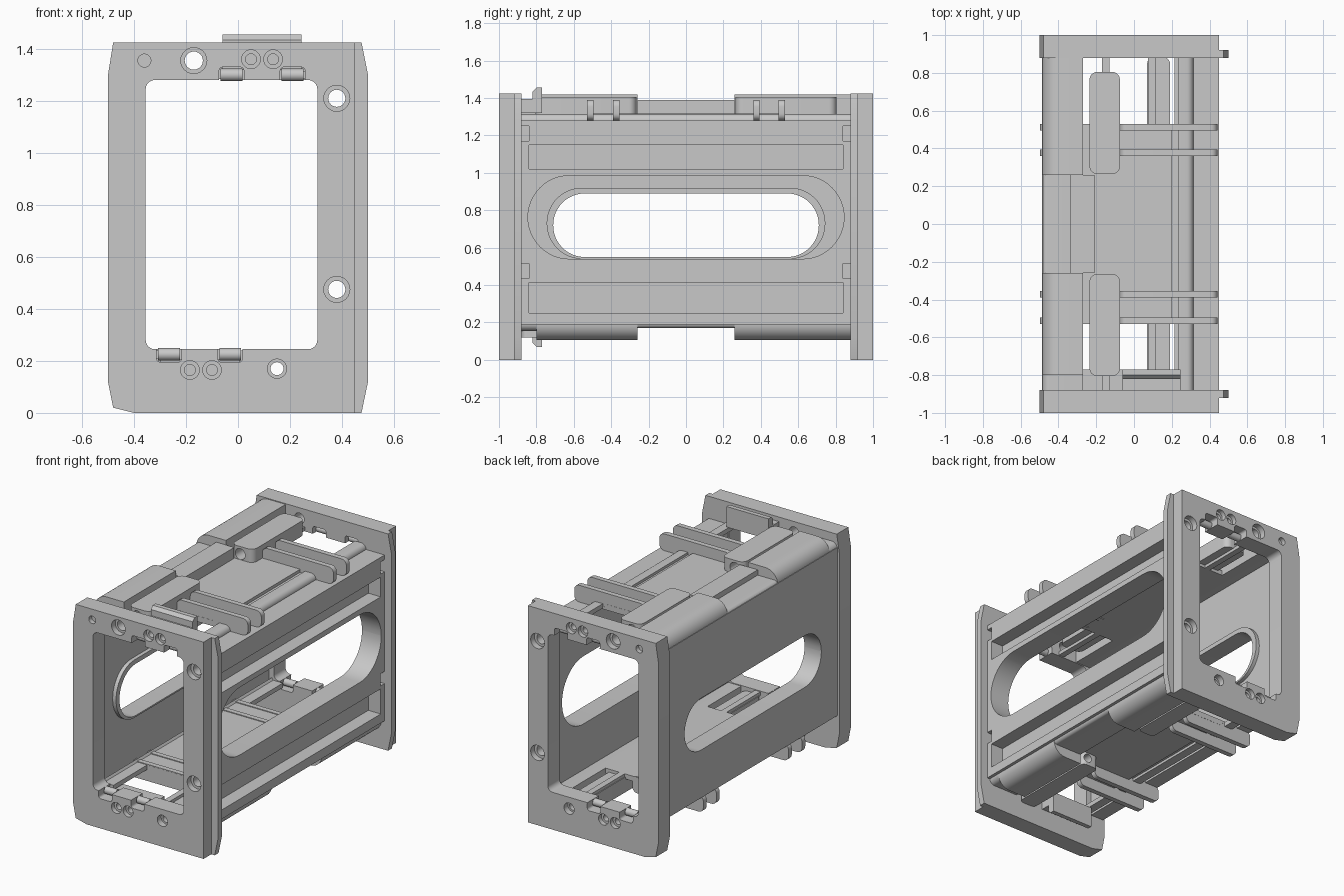
import bpy, bmesh, math
from mathutils import Matrix

cube = bpy.data.objects.get("Cube")
if cube:
    bpy.data.objects.remove(cube, do_unlink=True)

grey = bpy.data.materials.new("neutral_grey")
grey.use_nodes = True
grey.diffuse_color = (0.58, 0.58, 0.58, 1)
bsdf = next(n for n in grey.node_tree.nodes if n.type == 'BSDF_PRINCIPLED')
bsdf.inputs["Base Color"].default_value = grey.diffuse_color

AXIS = {
    'x': lambda u, v, w: (w, u, v),
    'y': lambda u, v, w: (u, w, v),
    'z': lambda u, v, w: (u, v, w),
}


def prism(name, pts, axis, a, b):
    """Extrude a 2D outline along an axis."""
    bm = bmesh.new()
    lo = [bm.verts.new(AXIS[axis](u, v, a)) for u, v in pts]
    hi = [bm.verts.new(AXIS[axis](u, v, b)) for u, v in pts]
    bm.faces.new(lo)
    bm.faces.new(hi)
    n = len(pts)
    for i in range(n):
        j = (i + 1) % n
        bm.faces.new((lo[i], lo[j], hi[j], hi[i]))
    bmesh.ops.recalc_face_normals(bm, faces=bm.faces)
    mesh = bpy.data.meshes.new(name)
    bm.to_mesh(mesh)
    bm.free()
    mesh.materials.append(grey)
    ob = bpy.data.objects.new(name, mesh)
    bpy.context.collection.objects.link(ob)
    return ob


def rrect(u0, u1, v0, v1, r=0.0, n=8):
    """Rectangle outline with rounded corners."""
    if r <= 0:
        return [(u0, v0), (u1, v0), (u1, v1), (u0, v1)]
    pts = []
    corners = [(u1 - r, v1 - r), (u0 + r, v1 - r), (u0 + r, v0 + r), (u1 - r, v0 + r)]
    for k, (cu, cv) in enumerate(corners):
        for i in range(n + 1):
            t = math.pi / 2 * (k + i / n)
            pts.append((cu + r * math.cos(t), cv + r * math.sin(t)))
    return pts


def circle(u, v, r, n=24):
    return [(u + r * math.cos(math.tau * i / n), v + r * math.sin(math.tau * i / n)) for i in range(n)]


def box(name, x0, x1, y0, y1, z0, z1):
    return prism(name, rrect(x0, x1, z0, z1), 'y', y0, y1)


def cut(ob, pts, axis, a, b):
    """Cut a prism out of a part."""
    tool = prism("cutter", pts, axis, a, b)
    tool.hide_render = True
    mod = ob.modifiers.new("cut", 'BOOLEAN')
    mod.operation, mod.solver, mod.object = 'DIFFERENCE', 'EXACT', tool
    bpy.context.view_layer.objects.active = ob
    bpy.ops.object.modifier_apply(modifier=mod.name)
    bpy.data.objects.remove(tool, do_unlink=True)


def copy(ob, name, matrix):
    new = ob.copy()
    new.data = ob.data.copy()
    new.name = name
    new.data.transform(matrix)
    if matrix.determinant() < 0:
        new.data.flip_normals()
    bpy.context.collection.objects.link(new)
    return new


FLIP_Y = Matrix.Diagonal((1, -1, 1, 1))
# half turn about the long centre axis, taking roof parts to the underside
TURN = Matrix.Translation((-0.055, 0, 1.525)) @ Matrix.Diagonal((-1, 1, -1, 1))


def turned(ob, name):
    return copy(ob, name, TURN)


# End plates with window, hinge notches and screw holes
plate = prism("front_plate", [(-0.4, 0), (0.475, 0), (0.5, 0.12), (0.5, 1.3), (0.475, 1.425),
                              (-0.48, 1.425), (-0.5, 1.3), (-0.5, 0.12), (-0.48, 0.02)], 'y', -1, -0.88)
cut(plate, rrect(0.45, 0.6, -0.1, 1.5), 'y', -1.1, -0.92)
cut(plate, rrect(-0.355, 0.305, 0.245, 1.28, 0.035), 'y', -1.1, -0.8)
barrels = [(-0.025, 1.3), (0.21, 1.3), (-0.03, 0.225), (-0.265, 0.225)]
for x, z in barrels:
    cut(plate, rrect(x - 0.048, x + 0.048, z - 0.03, z + 0.03, 0.015, 4), 'y', -1.1, -0.8)
for x, z, r, bore in [(-0.17, 1.355, 0.05, 0.035), (0.38, 1.21, 0.05, 0.033),
                      (0.38, 0.475, 0.05, 0.033), (0.15, 0.17, 0.037, 0.025)]:
    cut(plate, circle(x, z, r), 'y', -1.1, -0.96)
    cut(plate, circle(x, z, bore), 'y', -1.1, -0.8)
for x, z in [(0.05, 1.36), (0.135, 1.36), (-0.185, 0.165), (-0.1, 0.165)]:
    cut(plate, circle(x, z, 0.036), 'y', -1.1, -0.97)
    cut(plate, circle(x, z, 0.021), 'y', -1.1, -0.93)
cut(plate, circle(-0.36, 1.355, 0.025), 'y', -1.1, -0.97)
copy(plate, "back_plate", FLIP_Y)

# Hinge barrels in the window notches
for i, (x, z) in enumerate(barrels):
    barrel = prism(f"hinge_barrel_{i}", circle(-0.93, z, 0.024, 16), 'x', x - 0.042, x + 0.042)
    copy(barrel, f"back_hinge_barrel_{i}", FLIP_Y)

# Left wall with long grooves, slot and bolt pockets
wall = box("left_wall", 0.31, 0.45, -0.88, 0.88, 0.19, 1.28)
for z0, z1 in [(0.25, 0.415), (1.02, 1.15)]:
    cut(wall, rrect(-0.84, 0.84, z0, z1), 'x', 0.36, 0.6)
cut(wall, rrect(-0.845, 0.845, 0.54, 0.985, 0.222, 12), 'x', 0.2, 0.6)
for z in (1.21, 0.475):
    cut(wall, circle(0.38, z, 0.033), 'y', -1, 1)
    for s in (-1, 1):
        cut(wall, rrect(min(s * 0.9, s * 0.84), max(s * 0.9, s * 0.84), z - 0.04, z + 0.04), 'x', 0.34, 0.6)

# Right wall with a smaller slot and a raised collar inside
wall = box("right_wall", -0.487, -0.39, -0.88, 0.88, 0.235, 1.34)
collar = prism("right_slot_collar", rrect(-0.745, 0.745, 0.54, 0.92, 0.189, 12), 'x', -0.42, -0.365)
for part in (wall, collar):
    cut(part, rrect(-0.71, 0.71, 0.55, 0.89, 0.169, 12), 'x', -0.6, -0.3)


def edge_cover(name, y0, y1, top):
    """Corner cover with a rounded outer edge."""
    r = top - 1.33
    arc = [(-0.485 + r - r * math.sin(t), top - r + r * math.cos(t))
           for t in [math.pi / 2 * i / 8 for i in range(9)]]
    pts = [(-0.485, 1.3), (-0.36, 1.285), (-0.27, 1.285), (-0.27, top)] + arc
    return prism(name, pts, 'y', y0, y1)


# Corner covers, lower in the middle
for name, y0, y1, top in [("front_cover", -0.8, -0.26, 1.42), ("middle_cover", -0.26, 0.26, 1.355),
                          ("back_cover", 0.26, 0.88, 1.42), ("cover_end", -0.88, -0.8, 1.37)]:
    turned(edge_cover("top_" + name, y0, y1, top), "bottom_" + name)
box("top_middle_step", -0.34, -0.21, -0.26, 0.26, 1.3, 1.39)

# Roof and floor panels and support strips
for name, dims in {
    "panel": (-0.28, 0.2, -0.53, 0.53, 1.285, 1.318),
    "panel_groove": (0.2, 0.24, -0.53, 0.53, 1.285, 1.298),
    "support_strip": (-0.17, -0.13, -0.88, 0.88, 1.285, 1.31),
}.items():
    turned(box("top_" + name, *dims), "bottom_" + name)

# Long rails with a rounded outer edge
rail = [(0.235, 1.285), (0.235, 1.315)]
rail += [(0.28 + 0.035 * math.sin(t), 1.28 + 0.035 * math.cos(t))
         for t in [math.pi / 2 * i / 6 for i in range(7)]]
rail += [(0.315, 1.27), (0.305, 1.285)]
turned(prism("top_side_rail", rail, 'y', -0.88, 0.88), "bottom_side_rail")

# Rod housings with rounded ends
housing = prism("top_front_housing", rrect(-0.235, -0.075, -0.805, -0.265, 0.04), 'z', 1.305, 1.405)
cut(housing, circle(-0.17, 1.355, 0.036), 'y', -1, 0)
copy(housing, "top_back_housing", FLIP_Y)
housing = prism("bottom_front_housing", rrect(0.07, 0.19, -0.88, -0.265, 0.03), 'z', 0.12, 0.22)
cut(housing, circle(0.15, 0.17, 0.028), 'y', -1, 0)
copy(housing, "bottom_back_housing", FLIP_Y)

# Cross ribs in pairs
for i, y in enumerate((-0.512, -0.372, 0.377, 0.512)):
    rib = prism(f"top_rib_{i}", rrect(-0.075, 0.442, 1.28, 1.39, 0.035, 5), 'y', y - 0.017, y + 0.017)
    turned(rib, f"bottom_rib_{i}")

# Latch levers at the front end
lever = prism("top_latch", [(-0.88, 1.32), (-0.77, 1.32), (-0.77, 1.455), (-0.8, 1.455),
                            (-0.82, 1.435), (-0.82, 1.395), (-0.88, 1.395)], 'x', -0.06, 0.245)
turned(lever, "bottom_latch")

# Smooth the curved faces, keep corners crisp
bpy.ops.object.select_all(action='DESELECT')
for ob in bpy.context.scene.objects:
    if ob.type == 'MESH' and grey.name in ob.data.materials:
        ob.select_set(True)
        bpy.context.view_layer.objects.active = ob
bpy.ops.object.shade_smooth_by_angle(angle=math.radians(30))
